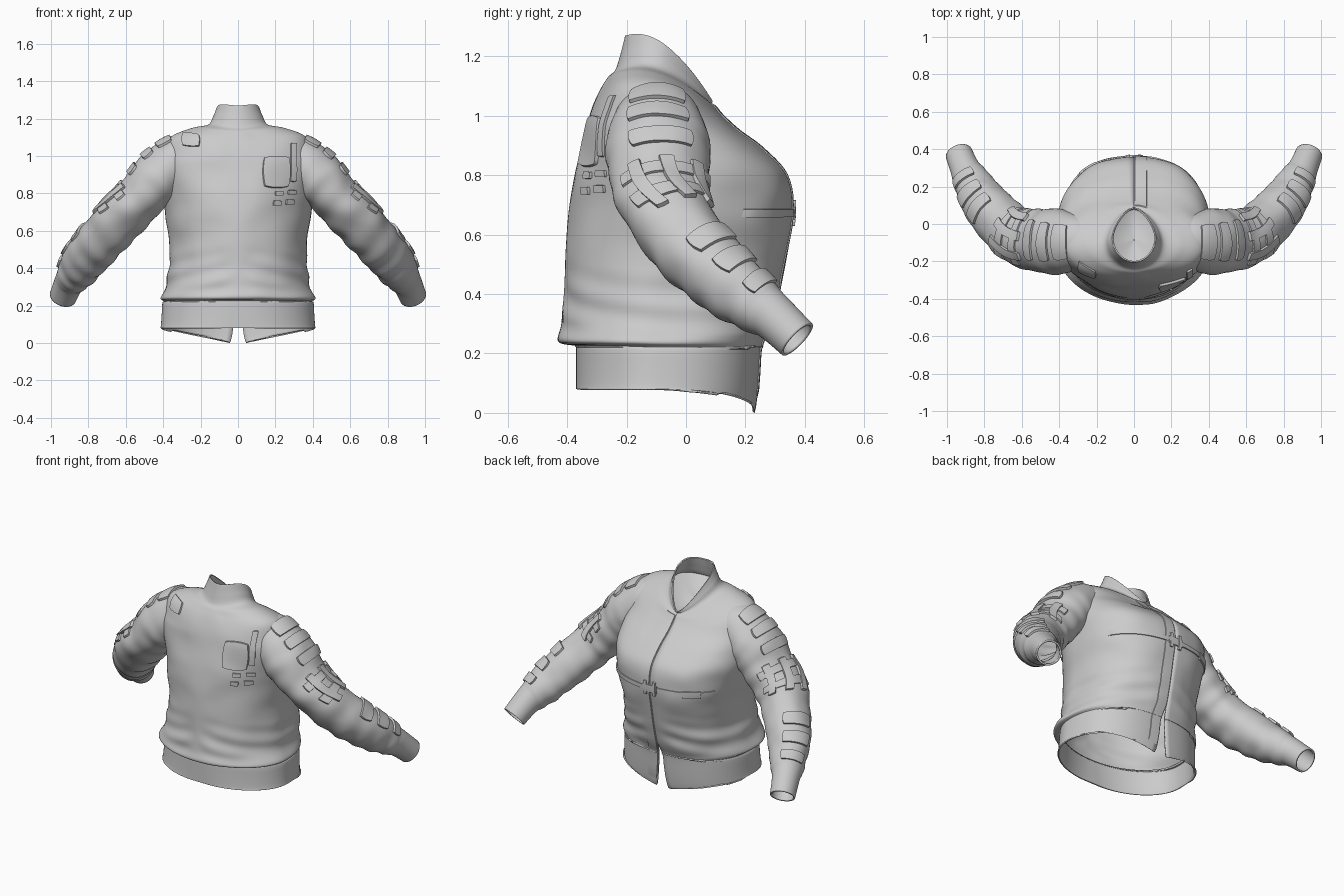
import bpy, bmesh, math
from mathutils import Vector, noise

cube = bpy.data.objects.get("Cube")
if cube:
    bpy.data.objects.remove(cube)

cloth = bpy.data.materials.new("light grey cloth")
cloth.use_nodes = True
cloth.diffuse_color = (0.6, 0.6, 0.6, 1)
cloth.node_tree.nodes["Principled BSDF"].inputs["Base Color"].default_value = (0.6, 0.6, 0.6, 1)

# Torso rings, hem to collar: rear z, opening z, rear y, opening y, half width, side lift, roundness
TORSO = [
    (.08, .00, -.37, .23, .415, .04, .85),
    (.215, .20, -.37, .25, .405, 0, .85),
    (.225, .22, -.37, .255, .395, 0, .85),
    (.24, .24, -.43, .26, .415, 0, .85),
    (.30, .30, -.42, .285, .385, 0, .85),
    (.42, .42, -.41, .315, .37, 0, .85),
    (.55, .55, -.405, .34, .37, 0, .82),
    (.68, .68, -.395, .36, .39, 0, .8),
    (.80, .80, -.375, .34, .405, 0, .8),
    (.90, .89, -.35, .26, .41, 0, .85),
    (1.0, .95, -.325, .18, .40, .02, .9),
    (1.08, 1.0, -.293, .125, .37, .05, 1),
    (1.13, 1.03, -.263, .10, .26, .055, 1.1),
    (1.155, 1.04, -.238, .085, .165, .055, 1.2),
    (1.21, 1.045, -.22, .088, .135, .065, 1.25),
    (1.27, 1.05, -.205, .09, .117, .07, 1.3),
]
# Sleeve path, shoulder to cuff: centre, depth up/outward, depth sideways
SLEEVE = [
    (.20, -.09, .975, .12, .12), (.31, -.095, .97, .143, .15), (.42, -.095, .885, .148, .178),
    (.52, -.085, .778, .132, .168), (.64, -.05, .65, .128, .150), (.74, .04, .535, .125, .132),
    (.82, .14, .44, .116, .118), (.875, .24, .36, .097, .097), (.903, .295, .322, .08, .08),
    (.936, .375, .247, .073, .073),
]


def spline(rows, v):
    """Smooth interpolation through the rows."""
    n = len(rows) - 1
    i = max(0, min(int(v), n - 1))
    f = v - i
    a, b, c, d = (rows[max(0, min(k, n))] for k in range(i - 1, i + 3))
    return [q + f * ((r - p) / 2 + f * (p - 2.5 * q + 2 * r - s / 2 + f * (1.5 * (q - r) + (s - p) / 2)))
            for p, q, r, s in zip(a, b, c, d)]


def rear_power(v):
    """The rear is squarer across the shoulder blades."""
    return 1.03 - 0.2 * max(0, 1 - abs(v - 9.7) / 3)


def torso(u, v):
    """Point on the torso and its axis; u = 0 is the zip opening."""
    zb, zf, yb, yf, w, lift, power = spline(TORSO, v)
    s, c = math.sin(u), math.cos(u)
    p = power if c > 0 else rear_power(v)
    mid = yb + 0.45 * (yf - yb)
    gap = max(0, 0.045 * (1 - zf / 0.3))
    x = math.copysign(gap + (w - gap) * abs(s) ** p, s)
    ky = math.copysign(abs(c) ** p, c)
    y = mid + ky * ((yf - mid) if c > 0 else (mid - yb))
    z = zb + (zf - zb) * (y - yb) / (yf - yb) + lift * (1 - ky * ky)
    # Hem edge dips in a straight line toward the opening
    if v < 1:
        z = z * v + (1 - v) * 0.08 * (abs(s) ** p if c > 0 else 1)
    pt, axis = Vector((x, y, z)), Vector((0, mid, z))
    # Soft folds, strongest above the waistband
    amp = max(0, min(1, v - 2.5, 12.5 - v))
    fold = 0.010 * noise.noise(Vector((x * 5, y * 5, z * 8)))
    low = max(0, 1 - abs(z - 0.36) / 0.16)
    fold += 0.005 * low * math.sin(z * 60 + abs(x) * 14 + 3 * y)
    fold *= min(1, abs(s) * 4)
    return pt + (pt - axis).normalized() * fold * amp, axis


def torso_side(front):
    """Torso surface addressed by x position instead of angle."""
    def surf(x, v):
        row = spline(TORSO, v)
        s = min(0.99, abs(x) / row[4]) ** (1 / (row[6] if front else rear_power(v)))
        u = math.copysign(math.asin(s), x)
        return torso(u if front else math.pi - u, v)
    return surf


def sleeve(side):
    """Sleeve surface; angle 0 faces up and outward."""
    def surf(a, t):
        here = spline(SLEEVE, t)
        c = Vector(here[:3])
        e = 0.3
        tan = (Vector(spline(SLEEVE, min(t + e, 9))[:3]) - Vector(spline(SLEEVE, max(t - e, 0))[:3])).normalized()
        up = (Vector((0, 0, 1)) - tan * tan.z).normalized()
        d = up * math.cos(a) * here[3] + tan.cross(up) * math.sin(a) * here[4]
        amp = max(0, min(1, t - 1, 7.6 - t))
        inner = 0.5 - 0.5 * math.cos(a)
        fold = amp * (0.010 * noise.noise((c + d) * 9) + 0.004 * inner * math.sin(t * 9 + 2 * math.sin(a)))
        p = c + d + d.normalized() * fold
        flip = Vector((side, 1, 1))
        return p * flip, c * flip
    return surf


def finish(name, bm, thickness=0):
    bmesh.ops.recalc_face_normals(bm, faces=bm.faces)
    mesh = bpy.data.meshes.new(name)
    bm.to_mesh(mesh)
    bm.free()
    mesh.materials.append(cloth)
    obj = bpy.data.objects.new(name, mesh)
    bpy.context.collection.objects.link(obj)
    bpy.ops.object.select_all(action='DESELECT')
    obj.select_set(True)
    bpy.context.view_layer.objects.active = obj
    bpy.ops.object.shade_smooth_by_angle(angle=math.radians(40))
    if thickness:
        mod = obj.modifiers.new("wall", 'SOLIDIFY')
        mod.thickness = thickness
        mod.offset = -1


def grid(name, points, closed=False, thickness=0):
    """Quad sheet through rows of points."""
    bm = bmesh.new()
    rows = [[bm.verts.new(p) for p in row] for row in points]
    for a, b in zip(rows, rows[1:]):
        n = len(a)
        for i in range(n if closed else n - 1):
            j = (i + 1) % n
            bm.faces.new((a[i], a[j], b[j], b[i]))
    finish(name, bm, thickness)


def patch(name, surf, u0, u1, v0, v1, h=0.010, rounding=0.3, n=6):
    """Raised pad following a surface, with 2n steps each way."""
    steps = [-1, -0.95] + [k / n * 0.95 for k in range(1 - n, n)] + [0.95, 1]
    rows = []
    for b in steps:
        row = []
        for a in steps:
            x = a * math.sqrt(1 - rounding * b * b / 2)
            y = b * math.sqrt(1 - rounding * a * a / 2)
            u, v = (u0 + u1 + x * (u1 - u0)) / 2, (v0 + v1 + y * (v1 - v0)) / 2
            p, axis = surf(u, v)
            out = (surf(u + 0.01, v)[0] - p).cross(surf(u, v + 0.01)[0] - p).normalized()
            if out.dot(p - axis) < 0:
                out = -out
            row.append(p + out * (-0.004 if max(abs(a), abs(b)) == 1 else h))
        rows.append(row)
    grid(name, rows)


# Torso with waistband and collar, split along the zip
COLS = 128
grid("jacket_body", [[torso(2 * math.pi * i / COLS, v / 8)[0] for i in range(COLS + 1)]
                     for v in range(15 * 8 + 1)], thickness=0.008)

# Lining that closes the neck below the collar
neck = [torso(2 * math.pi * i / 48, 13)[0] for i in range(48)]
centre = sum(neck, Vector()) / len(neck)
grid("neck_lining", [[centre.lerp(p, r) - Vector((0, 0, 0.06 * (1 - r * r))) for p in neck]
                     for r in (0.02, 0.25, 0.5, 0.75, 0.9, 0.98)], closed=True)

# Sleeves with pads and webbing
for side, label in ((1, "left"), (-1, "right")):
    arm = sleeve(side)
    grid(label + "_sleeve", [[arm(2 * math.pi * i / 48, t / 10)[0] for i in range(48)]
                             for t in range(91)], closed=True, thickness=0.01)
    for k, t in enumerate((1.2, 1.75, 2.45)):
        patch(f"{label}_upper_pad_{k}", arm, -0.65, 0.65, t - 0.2, t + 0.2, 0.012)
    for k, t in enumerate((5.25, 6.0, 6.8)):
        patch(f"{label}_forearm_pad_{k}", arm, -0.35, 1.05, t - 0.25, t + 0.25, 0.012)
    for k, t in enumerate((3.3, 3.85)):
        patch(f"{label}_arm_band_{k}", arm, -1.2, 1.2, t - 0.14, t + 0.14, 0.009, 0.05)
    for k, a in enumerate((-0.7, 0.0, 0.7)):
        patch(f"{label}_arm_strap_{k}", arm, a - 0.16, a + 0.16, 3.0, 4.2, 0.014, 0.1)

# Details on the opening side
chest = torso_side(True)
patch("zip_placket", chest, 0.004, 0.07, 0.3, 12.3, 0.004, 0, 30)
patch("chest_strap", chest, -0.35, 0.35, 6.83, 7.05, 0.006, 0, 20)
patch("strap_end", chest, -0.29, -0.2, 6.75, 7.1, 0.009, 0.1)
patch("strap_clasp", chest, -0.05, 0.05, 6.75, 7.12, 0.009, 0.1)
for j in (-1, 1):
    patch(f"clasp_tab_{j}", chest, j * 0.03 - 0.01, j * 0.03 + 0.01, 6.6, 7.3, 0.011, 0.1)

# Details on the plain side
rear = torso_side(False)
patch("rear_pouch", rear, 0.13, 0.28, 8.25, 10.0, 0.012, 0.45)
patch("rear_cord", rear, 0.28, 0.31, 8.6, 10.7, 0.009, 0.1)
patch("shoulder_patch", rear, -0.30, -0.2, 10.5, 11.4, 0.009, 0.4)
for k, (x, v) in enumerate(((0.22, 8.0), (0.29, 8.05), (0.21, 7.55), (0.28, 7.6))):
    patch(f"rear_loop_{k}", rear, x - 0.022, x + 0.022, v - 0.11, v + 0.11, 0.010, 0.2)
